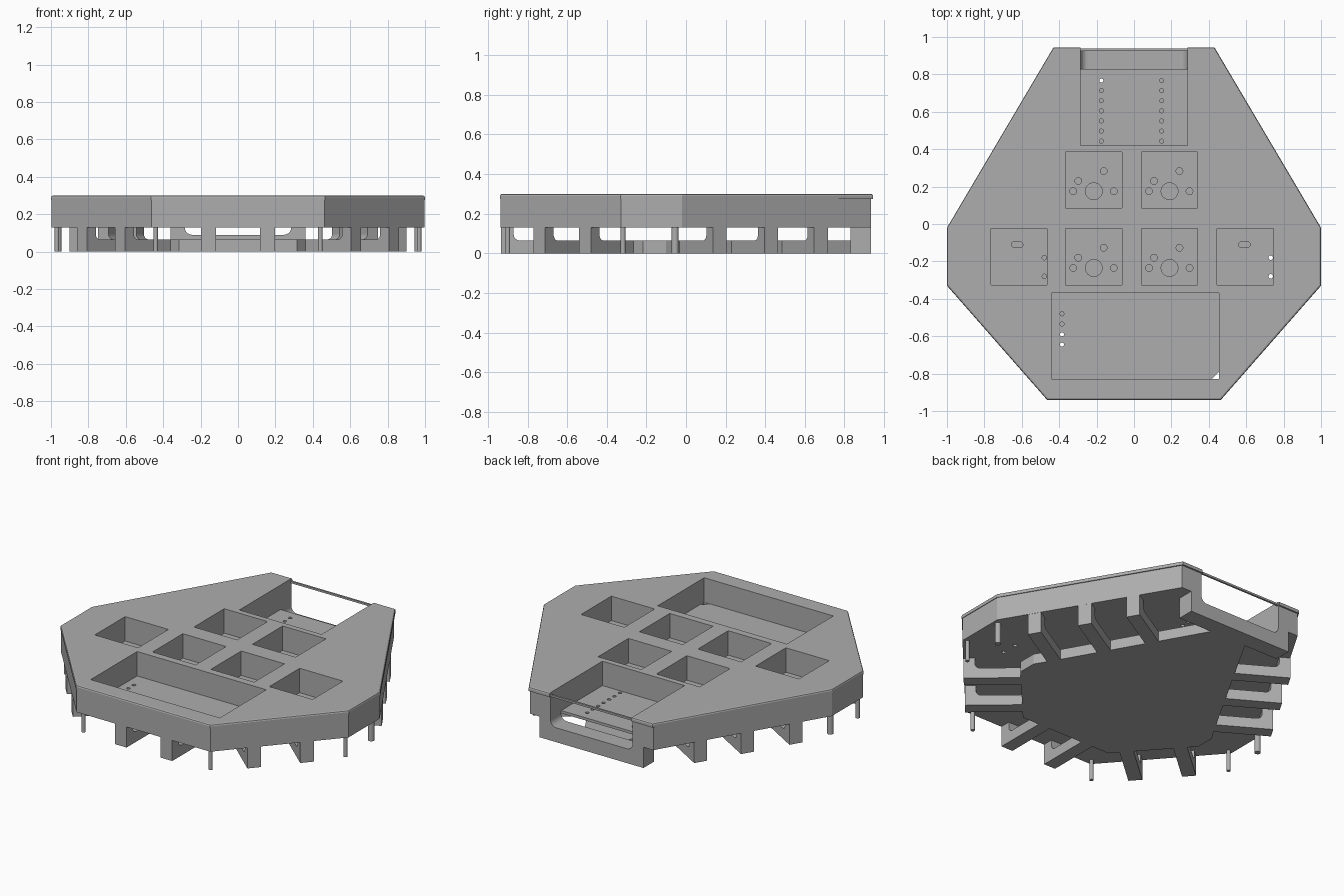
import bpy, bmesh, math
from mathutils import Matrix, Vector

if "Cube" in bpy.data.objects:
    bpy.data.objects.remove(bpy.data.objects["Cube"], do_unlink=True)

grey = bpy.data.materials.new("plain grey")
grey.use_nodes = True
grey.diffuse_color = (0.42, 0.42, 0.42, 1)
grey.node_tree.nodes["Principled BSDF"].inputs["Base Color"].default_value = (0.42, 0.42, 0.42, 1)


def mirrored(half):
    """Close a right-hand half outline (front to back) across x = 0."""
    return half + [(-x, y) for x, y in reversed(half)]


def inset(pts, d):
    """Move every edge of a counter-clockwise outline inward by d."""
    out = []
    for i, p in enumerate(pts):
        p, a, b = Vector(p), Vector(pts[i - 1]), Vector(pts[(i + 1) % len(pts)])
        e, f = (p - a).normalized(), (b - p).normalized()
        n, m = Vector((-e.y, e.x)), Vector((-f.y, f.x))
        out.append(tuple(p + (n + m) * d / (1 + n.dot(m))))
    return out


def loft(bm, rings, matrix=Matrix()):
    """Skin a stack of (outline, height) rings and cap both ends."""
    loops = [[bm.verts.new(matrix @ Vector((x, y, z))) for x, y in pts] for pts, z in rings]
    for low, high in zip(loops, loops[1:]):
        for i in range(len(low)):
            j = (i + 1) % len(low)
            bm.faces.new((low[i], low[j], high[j], high[i]))
    bm.faces.new(loops[0][::-1])
    bm.faces.new(loops[-1])


def finish(name, bm):
    bmesh.ops.recalc_face_normals(bm, faces=bm.faces)
    mesh = bpy.data.meshes.new(name)
    bm.to_mesh(mesh)
    bm.free()
    mesh.materials.append(grey)
    ob = bpy.data.objects.new(name, mesh)
    bpy.context.collection.objects.link(ob)
    return ob


def solid(name, rings, matrix=Matrix()):
    bm = bmesh.new()
    loft(bm, rings, matrix)
    return finish(name, bm)


def rect(x0, x1, y0, y1):
    return [(x0, y0), (x1, y0), (x1, y1), (x0, y1)]


def circle(x, y, r, n=20, stretch=0):
    """Circle, or a slot when stretched along x."""
    pts = []
    for i in range(n):
        a = math.tau * (i + 0.5) / n
        c = math.cos(a)
        pts.append((x + r * c + math.copysign(stretch, c), y + r * math.sin(a)))
    return pts


def arc(cx, cy, r, start, end, n=6):
    return [(cx + r * math.cos(math.radians(start + (end - start) * i / n)),
             cy + r * math.sin(math.radians(start + (end - start) * i / n))) for i in range(n + 1)]


def cut(ob, cutter):
    mod = ob.modifiers.new("cut", 'BOOLEAN')
    mod.operation, mod.solver, mod.object = 'DIFFERENCE', 'EXACT', cutter
    bpy.context.view_layer.objects.active = ob
    bpy.ops.object.modifier_apply(modifier=mod.name)


# Main shell: body block and bevelled lid
FLOOR, UNDER, SEAM, TOP = 0.147, 0.13, 0.275, 0.3
outline = mirrored([(0.465, -0.94), (1.0, -0.33), (1.0, -0.02), (0.43, 0.945)])
wall = [(x, min(y, 0.935)) for x, y in inset(outline, 0.004)]
body = solid("body", [(wall, UNDER), (wall, SEAM)])
lid = solid("lid", [(outline, SEAM), (outline, TOP - 0.01),
                    (inset(outline, 0.003), TOP - 0.003), (inset(outline, 0.01), TOP)])

# Back frame under the rear opening
frame = solid("back_frame", [(rect(-0.36, 0.36, 0.83, 0.935), 0), (rect(-0.36, 0.36, 0.83, 0.935), UNDER)])

# Pockets
motor_centres = [(x, y) for x in (-0.215, 0.19) for y in (0.235, -0.175)]
bm = bmesh.new()
pockets = [rect(x - 0.15, x + 0.15, y - 0.15, y + 0.15) for x, y in motor_centres]
pockets += [rect(-0.765, -0.465, -0.325, -0.025), rect(0.445, 0.745, -0.325, -0.025),
            rect(-0.44, 0.455, -0.83, -0.37), rect(-0.285, 0.285, 0.42, 0.84)]
for p in pockets:
    loft(bm, [(p, FLOOR), (p, 0.5)])
pocket_cutter = finish("pocket_cutter", bm)

# Rear opening with rounded lower corners
r = 0.04
notch = [(-0.285, 0.5)] + arc(-0.285 + r, 0.09 + r, r, 180, 270) + \
    arc(0.285 - r, 0.09 + r, r, 270, 360) + [(0.285, 0.5)]
to_back = Matrix(((1, 0, 0, 0), (0, 0, 1, 0), (0, 1, 0, 0), (0, 0, 0, 1)))
notch_cutter = solid("notch_cutter", [(notch, 0.829), (notch, 1.1)], to_back)

# Holes through the pocket floors
holes = []
for x, y in motor_centres:
    holes.append(circle(x, y - 0.06, 0.045, 28))
    holes += [circle(x + dx, y + dy, 0.018) for dx, dy in
              ((-0.11, -0.06), (0.107, -0.06), (-0.083, -0.005), (0.053, 0.048))]
holes += [circle(x, 0.443 + 0.054 * i, 0.011, 12) for x in (-0.175, 0.148) for i in range(7)]
holes += [circle(-0.385, -0.48 - 0.055 * i, 0.011, 12) for i in range(4)]
holes += [circle(x, y, 0.012, 12) for x in (0.731, -0.479) for y in (-0.18, -0.28)]
holes += [circle(x, -0.11, 0.015, 20, 0.016) for x in (-0.625, 0.59)]
holes.append([(0.415, -0.829), (0.454, -0.829), (0.454, -0.79)])
bm = bmesh.new()
for h in holes:
    loft(bm, [(h, 0.1), (h, 0.2)])
hole_cutter = finish("hole_cutter", bm)

for part in (body, lid):
    cut(part, pocket_cutter)
for part in (body, lid, frame):
    cut(part, notch_cutter)
cut(body, hole_cutter)
for c in (pocket_cutter, notch_cutter, hole_cutter):
    bpy.data.objects.remove(c, do_unlink=True)

# Thin strip bridging the rear opening
strip = rect(-0.29, 0.29, 0.925, 0.937)
solid("bridge_strip", [(strip, 0.276), (strip, 0.288)])

# Bottom plate
BAR = 0.065
plate = mirrored([(0.316, -0.605), (0.66, -0.217), (0.66, -0.1), (0.61, -0.02), (0.12, 0.84)])
solid("bottom_plate", [(plate, 0), (plate, BAR)])

# L-shaped ribs square to the outer edges: profile is distance inward, height
profile = [(0.006, 0), (0.37, 0), (0.37, BAR)] + arc(0.1, BAR + 0.03, 0.03, 270, 180) + \
    [(0.07, UNDER), (0.006, UNDER)]


def rib(name, a, b, t):
    a, b = Vector(a).to_3d(), Vector(b).to_3d()
    along = (b - a).normalized()
    inward = Vector((-along.y, along.x, 0))
    m = Matrix((inward, Vector((0, 0, 1)), along)).transposed().to_4x4()
    m.translation = a.lerp(b, t)
    solid(name, [(profile, -0.04), (profile, 0.04)], m)


edges = {"front_rib": (7, 0, (0.33, 0.67)),
         "right_diagonal_rib": (0, 1, (0.32, 0.7)), "left_diagonal_rib": (6, 7, (0.3, 0.68)),
         "right_back_rib": (2, 3, (0.2, 0.47, 0.73)), "left_back_rib": (4, 5, (0.27, 0.53, 0.8))}
for name, (i, j, spots) in edges.items():
    for t in spots:
        rib(name, outline[i], outline[j], t)

# Corner posts
for side in (-1, 1):
    for x, y, rad in ((0.44, -0.9, 0.012), (0.968, -0.318, 0.012), (0.962, -0.055, 0.018)):
        ring = circle(side * x, y, rad, 16)
        post = solid("corner_post", [(ring, 0), (ring, UNDER)])
        bpy.ops.object.select_all(action='DESELECT')
        post.select_set(True)
        bpy.context.view_layer.objects.active = post
        bpy.ops.object.shade_smooth_by_angle(angle=math.radians(40))
